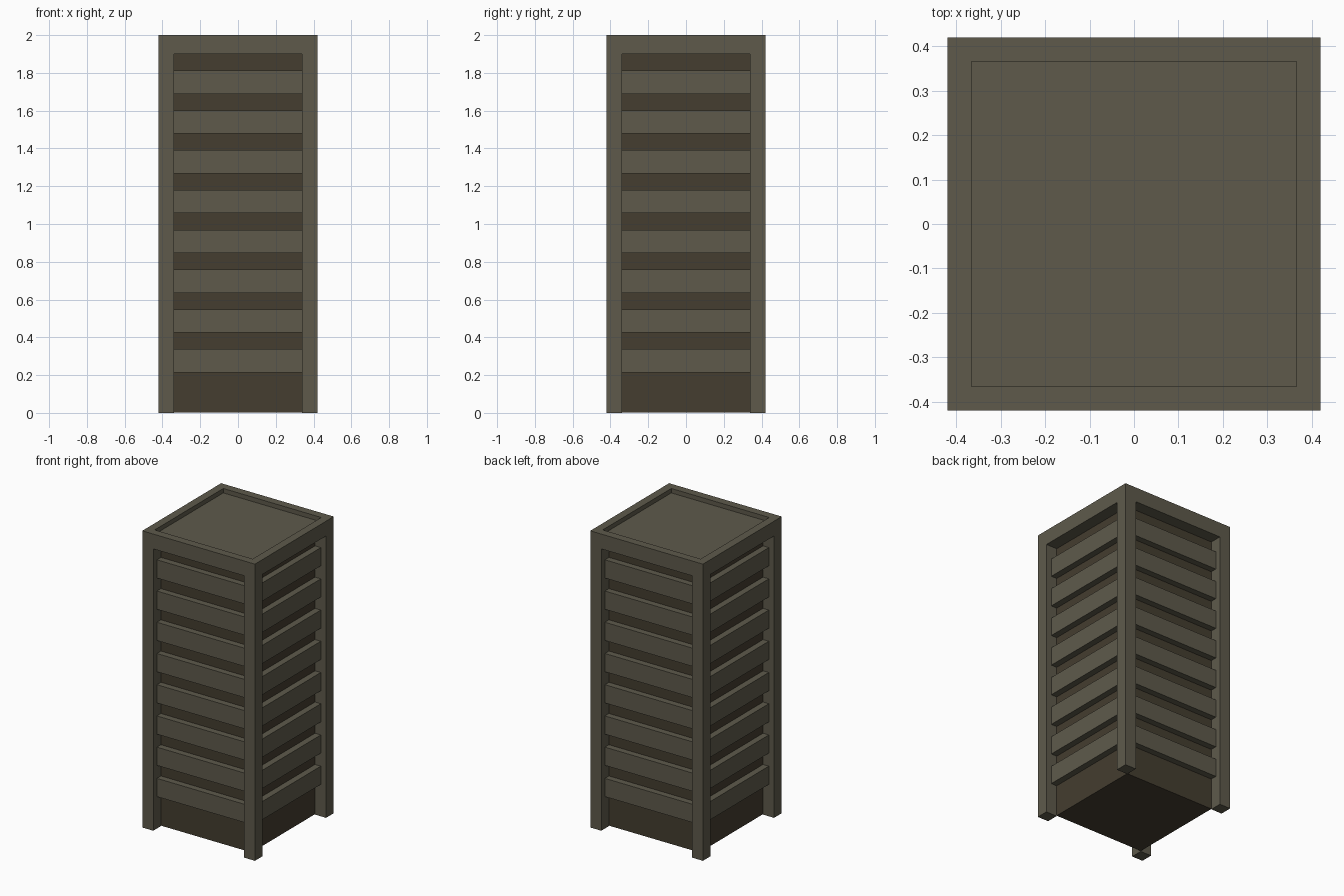
import bpy, bmesh
from mathutils import Matrix
from math import pi

if "Cube" in bpy.data.objects:
    bpy.data.objects.remove(bpy.data.objects["Cube"])


def material(name, rgb):
    m = bpy.data.materials.new(name)
    m.diffuse_color = (*rgb, 1)
    m.use_nodes = True
    m.node_tree.nodes["Principled BSDF"].inputs["Base Color"].default_value = m.diffuse_color
    return m


FRAME = material("frame_paint", (0.112, 0.102, 0.071))
CORE = material("core_paint", (0.058, 0.047, 0.029))

HALF = 0.42       # outer half width
INNER = 0.338     # half width of the core and side openings
RAIL_Z = 1.9      # underside of the top frame


def box(bm, lo, hi):
    size = [h - l for l, h in zip(lo, hi)]
    mid = [(h + l) / 2 for l, h in zip(lo, hi)]
    bmesh.ops.create_cube(bm, size=1, matrix=Matrix.Translation(mid) @ Matrix.Diagonal((*size, 1)))


def finish(bm, name, mat):
    mesh = bpy.data.meshes.new(name)
    bm.to_mesh(mesh)
    bm.free()
    mesh.materials.append(mat)
    obj = bpy.data.objects.new(name, mesh)
    bpy.context.collection.objects.link(obj)
    return obj


# Dark inner body
bm = bmesh.new()
box(bm, (-INNER, -INNER, 0.003), (INNER, INNER, RAIL_Z))
finish(bm, "inner_body", CORE)

# Corner posts
for name, sx, sy in (("front_left", -1, -1), ("front_right", 1, -1),
                     ("back_left", -1, 1), ("back_right", 1, 1)):
    bm = bmesh.new()
    xs = sorted((sx * INNER, sx * HALF))
    ys = sorted((sy * INNER, sy * HALF))
    box(bm, (xs[0], ys[0], 0), (xs[1], ys[1], RAIL_Z))
    finish(bm, name + "_post", FRAME)

# Top frame with a sunken lid panel
bm = bmesh.new()
box(bm, (-HALF, -HALF, RAIL_Z), (HALF, HALF, 2))
bm.normal_update()
top = max(bm.faces, key=lambda f: f.calc_center_median().z)
bmesh.ops.inset_region(bm, faces=[top], thickness=0.077)
walls = bmesh.ops.extrude_discrete_faces(bm, faces=[top])
bmesh.ops.translate(bm, verts=walls["faces"][0].verts, vec=(0, 0, -0.03))
finish(bm, "top_frame", FRAME)

# Eight horizontal slats on each side
for i, side in enumerate(("front", "right", "back", "left")):
    bm = bmesh.new()
    for k in range(8):
        z = 0.215 + 0.2105 * k
        box(bm, (-INNER, -0.381, z), (INNER, -INNER, z + 0.123))
    bmesh.ops.rotate(bm, verts=bm.verts, matrix=Matrix.Rotation(i * pi / 2, 3, 'Z'))
    finish(bm, side + "_slats", FRAME)
